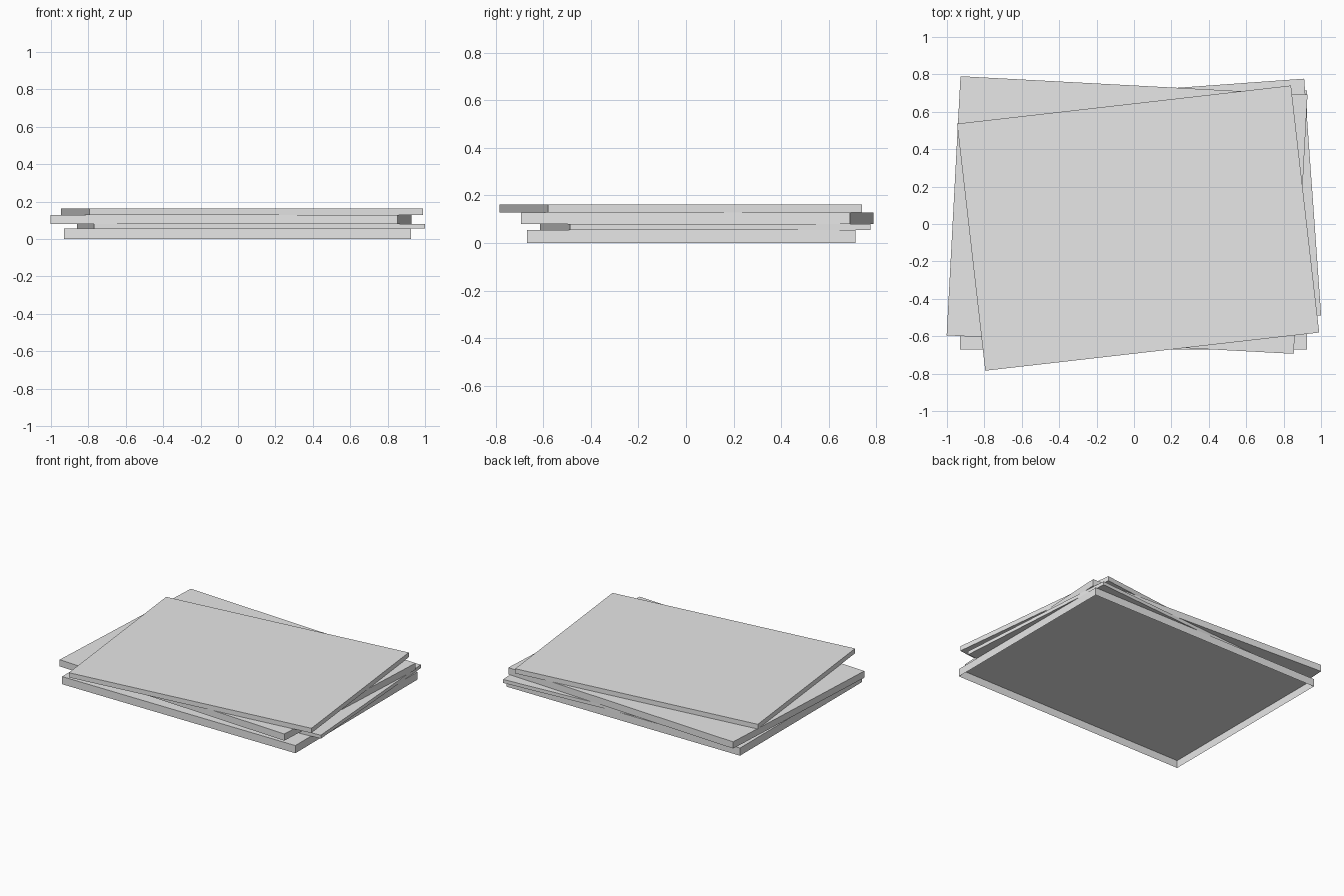
import bpy
import bmesh
from math import radians
from mathutils import Matrix

cube = bpy.data.objects.get("Cube")
if cube:
    bpy.data.objects.remove(cube, do_unlink=True)

grey = bpy.data.materials.new("light_grey")
grey.use_nodes = True
colour = (0.8, 0.8, 0.8, 1.0)
grey.diffuse_color = colour
grey.node_tree.nodes["Principled BSDF"].inputs["Base Color"].default_value = colour


def slab(name, size, centre, z_range, turn, open_below=False):
    """A flat rectangular slab turned about its own centre."""
    low, high = z_range
    bm = bmesh.new()
    bmesh.ops.create_cube(bm, size=1)
    if open_below:
        under = [f for f in bm.faces if f.normal.z < -0.5]
        bmesh.ops.delete(bm, geom=under, context="FACES_ONLY")
    bm.transform(Matrix.Diagonal((size[0], size[1], high - low, 1)))
    mesh = bpy.data.meshes.new(name)
    bm.to_mesh(mesh)
    bm.free()
    mesh.materials.append(grey)
    obj = bpy.data.objects.new(name, mesh)
    obj.location = (centre[0], centre[1], (low + high) / 2)
    obj.rotation_euler.z = radians(turn)
    bpy.context.collection.objects.link(obj)
    return obj


# Stack of loosely piled slabs, from the ground up; the lowest is hollow underneath
slab("bottom_slab", (1.855, 1.385), (-0.002, 0.022), (0, 0.055), 0, open_below=True)
slab("thin_slab", (1.775, 1.268), (0.07, 0.081), (0.055, 0.08), 4.1)
slab("upper_slab", (1.858, 1.387), (-0.037, 0.048), (0.08, 0.128), -3.05)
slab("top_slab", (1.797, 1.329), (0.022, -0.022), (0.128, 0.162), 6.52)
